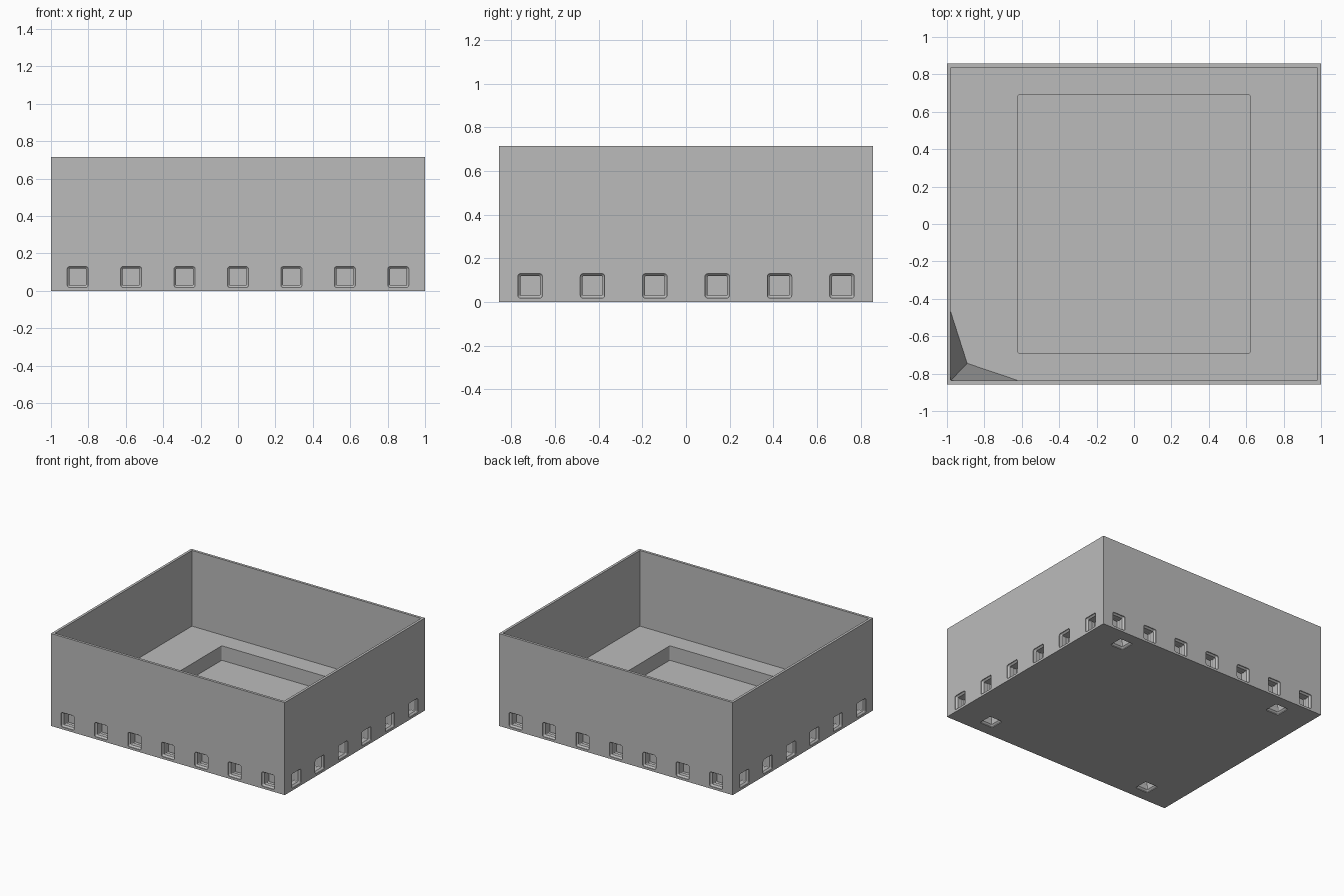
import bpy, bmesh, math
from mathutils import Vector, Matrix

HX, HY, TOP = 1.0, 0.857, 0.715      # outer half sizes and height
WALL, FLOOR = 0.02, 0.13             # wall thickness, inner floor level
PITCH = 2 / 7                        # spacing of the sockets

old = bpy.data.objects.get("Cube")
if old:
    bpy.data.objects.remove(old, do_unlink=True)

grey = bpy.data.materials.new("plain_grey")
grey.use_nodes = True
colour = (0.5, 0.5, 0.5, 1)
grey.diffuse_color = colour
grey.node_tree.nodes["Principled BSDF"].inputs["Base Color"].default_value = colour


def outline(hx, hy, r):
    """Rectangle with rounded corners, counter-clockwise."""
    if r == 0:
        return [(hx, hy), (-hx, hy), (-hx, -hy), (hx, -hy)]
    points = []
    for i, (sx, sy) in enumerate([(1, 1), (-1, 1), (-1, -1), (1, -1)]):
        for k in range(4):
            a = (i + k / 3) * math.pi / 2
            points.append((sx * (hx - r) + r * math.cos(a),
                           sy * (hy - r) + r * math.sin(a)))
    return points


def loft(bm, sections, matrix=Matrix()):
    """Closed solid through sections of (height, half x, half y, radius)."""
    rings = [[bm.verts.new(matrix @ Vector((x, y, z))) for x, y in outline(hx, hy, r)]
             for z, hx, hy, r in sections]
    n = len(rings[0])
    for low, high in zip(rings, rings[1:]):
        for i in range(n):
            j = (i + 1) % n
            bm.faces.new((low[i], low[j], high[j], high[i]))
    bm.faces.new(rings[0][::-1])
    bm.faces.new(rings[-1])


def make_object(name, bm):
    bmesh.ops.recalc_face_normals(bm, faces=bm.faces)
    mesh = bpy.data.meshes.new(name)
    bm.to_mesh(mesh)
    bm.free()
    mesh.materials.append(grey)
    obj = bpy.data.objects.new(name, mesh)
    bpy.context.collection.objects.link(obj)
    return obj


def cut(target, bm):
    """Subtract a solid from the target and remove the cutter."""
    cutter = make_object("cutter", bm)
    cutter.hide_render = True
    mod = target.modifiers.new("cut", 'BOOLEAN')
    mod.operation, mod.solver, mod.object = 'DIFFERENCE', 'EXACT', cutter
    bpy.context.view_layer.objects.active = target
    bpy.ops.object.modifier_apply(modifier=mod.name)
    bpy.data.objects.remove(cutter, do_unlink=True)


# Solid outer block
bm = bmesh.new()
loft(bm, [(0, HX, HY, 0), (TOP, HX, HY, 0)])
tray = make_object("tray", bm)

# Main cavity
ix, iy = HX - WALL, HY - WALL
bm = bmesh.new()
loft(bm, [(FLOOR, ix, iy, 0.005), (TOP + 0.1, ix, iy, 0.005)])
cut(tray, bm)

# Recess in the floor
bm = bmesh.new()
loft(bm, [(0.018, 0.622, 0.69, 0.008), (FLOOR + 0.1, 0.622, 0.69, 0.008)])
cut(tray, bm)

# Sockets: chamfered mouth, straight neck and a wider groove inside
profile = [(-0.01, 0.056), (0.006, 0.056), (0.018, 0.045),
           (0.05, 0.045), (0.06, 0.05), (0.08, 0.05)]
sections = [(d, s, s, 0.012 if s > 0.05 else 0.005) for d, s in profile]
bm = bmesh.new()


def socket(position, inward):
    turn = Vector(inward).to_track_quat('Z', 'Y').to_matrix().to_4x4()
    loft(bm, sections, Matrix.Translation(position) @ turn)


mid = PITCH / 4 + 0.002
for side in (-1, 1):
    for i in range(7):                                   # front and back rows
        socket(((i - 3) * PITCH, side * HY, mid), (0, -side, 0))
    for i in range(6):                                   # left and right rows
        socket((side * HX, (i - 2.5) * PITCH, mid), (-side, 0, 0))
    for end in (-1, 1):                                  # underside corners
        socket((side * 2.5 * PITCH, end * 2.5 * PITCH, 0), (0, 0, 1))
cut(tray, bm)

# Corner brace from the rim down to the floor
bm = bmesh.new()
corner, rim, along_y, along_x, ridge = [bm.verts.new(p) for p in (
    (-ix, -iy, FLOOR), (-ix, -iy, TOP - 0.002), (-ix, -0.47, FLOOR),
    (-0.62, -iy, FLOOR), (-0.892, -0.745, FLOOR))]
for face in ((along_y, ridge, rim), (ridge, along_x, rim), (along_y, rim, corner),
             (along_x, corner, rim), (corner, along_x, ridge), (corner, ridge, along_y)):
    bm.faces.new(face)
make_object("corner_brace", bm)
